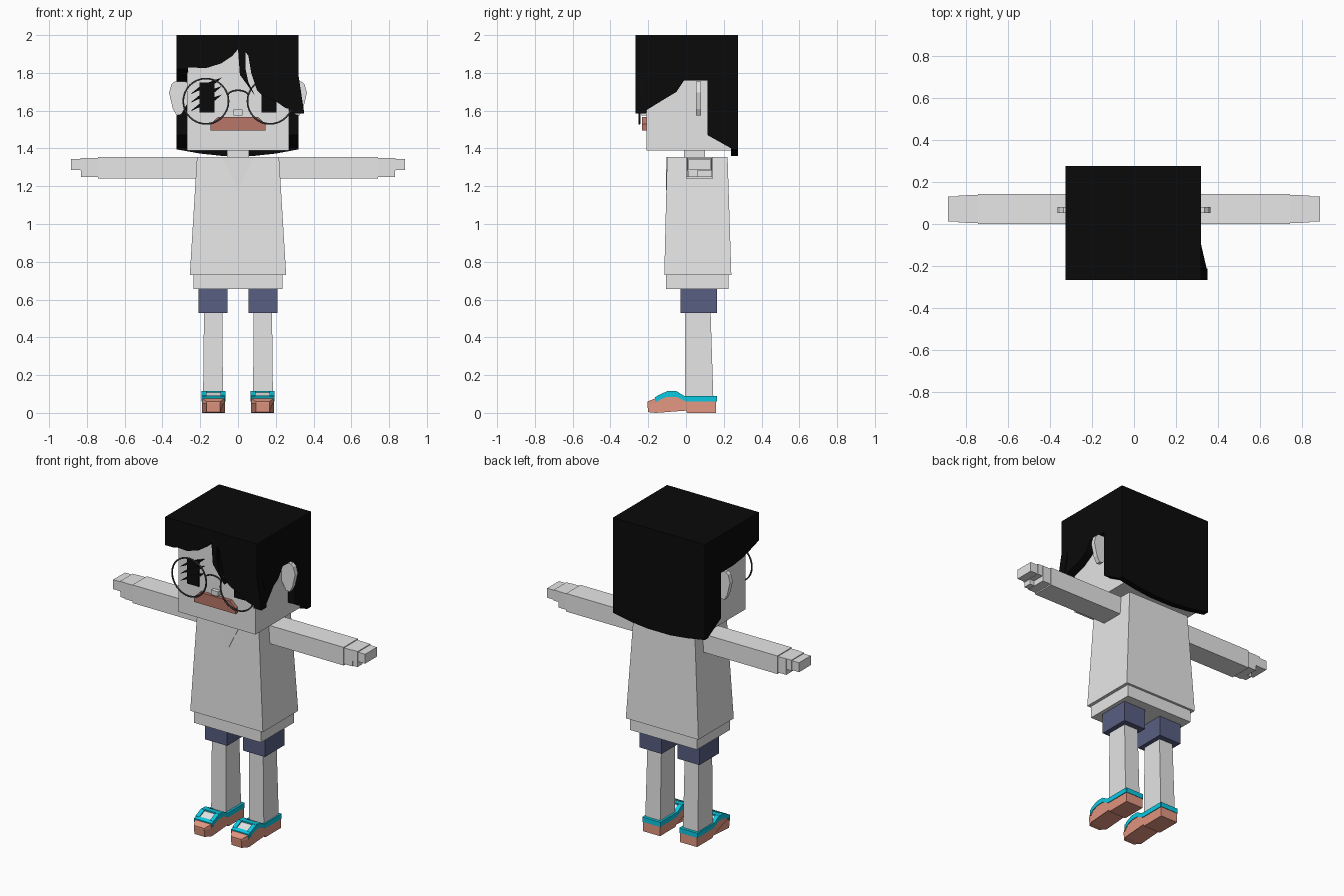
import bpy, bmesh, math
from mathutils import Vector

if "Cube" in bpy.data.objects:
    bpy.data.objects.remove(bpy.data.objects["Cube"], do_unlink=True)


def material(name, r, g, b):
    m = bpy.data.materials.new(name)
    m.use_nodes = True
    m.diffuse_color = (r, g, b, 1)
    m.node_tree.nodes["Principled BSDF"].inputs["Base Color"].default_value = (r, g, b, 1)
    return m


skin = material("pale grey skin", .78, .78, .78)
cloth = material("light grey cloth", .8, .8, .8)
black = material("black", .003, .003, .003)
navy = material("slate blue", .098, .112, .22)
salmon = material("salmon", .77, .31, .22)
cyan = material("cyan", .003, .58, .75)
lip = material("brownish red", .48, .18, .14)
wire = material("dark grey wire", .05, .05, .05)


def finish(name, bm, mat):
    bmesh.ops.recalc_face_normals(bm, faces=bm.faces)
    me = bpy.data.meshes.new(name)
    bm.to_mesh(me)
    bm.free()
    me.materials.append(mat)
    ob = bpy.data.objects.new(name, me)
    bpy.context.collection.objects.link(ob)
    return ob


def prism(name, pts, axis, lo, hi, mat, tweak=None):
    """Extrude an outline along x (outline y,z) or along y (outline x,z)."""
    def place(a, b, d):
        return (d, a, b) if axis == "x" else (a, d, b)
    bm = bmesh.new()
    low = [bm.verts.new(place(a, b, lo)) for a, b in pts]
    high = [bm.verts.new(place(a, b, hi)) for a, b in pts]
    bm.faces.new(low)
    bm.faces.new(high)
    n = len(pts)
    for i in range(n):
        j = (i + 1) % n
        bm.faces.new((low[i], low[j], high[j], high[i]))
    if tweak:
        for v in bm.verts:
            tweak(v.co)
    return finish(name, bm, mat)


def block(name, x, y, z, mat, top_x=None, top_y=None):
    """Box from ranges; the top may have its own ranges for a taper."""
    bm = bmesh.new()
    bmesh.ops.create_cube(bm, size=1)
    for v in bm.verts:
        up = v.co.z > 0
        rx = top_x if up and top_x else x
        ry = top_y if up and top_y else y
        v.co = Vector((rx[v.co.x > 0], ry[v.co.y > 0], z[up]))
    return finish(name, bm, mat)


def span(s, a, b):
    return tuple(sorted((s * a, s * b)))


def tube(name, pts, closed, radius, mat):
    cu = bpy.data.curves.new(name, "CURVE")
    cu.dimensions = "3D"
    cu.bevel_depth = radius
    cu.bevel_resolution = 1
    sp = cu.splines.new("POLY")
    sp.points.add(len(pts) - 1)
    for p, c in zip(sp.points, pts):
        p.co = (*c, 1)
    sp.use_cyclic_u = closed
    cu.materials.append(mat)
    ob = bpy.data.objects.new(name, cu)
    bpy.context.collection.objects.link(ob)


# Head, neck and torso
block("head", (-.27, .27), (-.21, .24), (1.39, 1.96), skin)
block("neck", (-.058, .058), (-.01, .10), (1.34, 1.40), skin)
block("shirt", (-.255, .255), (-.115, .24), (.73, 1.355), cloth, (-.217, .217), (-.10, .22))
block("shirt_hem", (-.235, .235), (-.105, .225), (.655, .74), cloth)


def shirt_front(co):
    co.y -= .015 * (1.355 - co.z) / .625


prism("neckline", [(-.085, 1.354), (.085, 1.354), (0, 1.18)], "y", -.103, -.098, skin, shirt_front)

# Hair: cap, fringe with a long lock, side panels and back
block("hair_cap", (-.325, .32), (-.265, .275), (1.94, 2.0), black)
fringe = [(-.325, 2), (-.325, 1.82), (-.27, 1.83), (-.17, 1.825), (-.09, 1.85), (-.03, 1.89),
          (0, 1.925), (.01, 1.79), (.09, 1.68), (.055, 1.75), (.04, 1.82), (.04, 1.91),
          (.055, 1.89), (.07, 1.8), (.1, 1.71), (.13, 1.68), (.2, 1.65), (.25, 1.615),
          (.35, 1.585), (.32, 1.79), (.32, 2)]
prism("hair_fringe", fringe, "y", -.267, -.212, black)

rear = [(-.01, 1.76), (.115, 1.76), (.115, 1.47), (.24, 1.4), (.275, 1.395), (.275, 2), (-.265, 2)]
long_side = [(-.265, 1.79), (-.265, 1.585), (-.23, 1.59), (-.1, 1.67), (-.05, 1.7)] + rear
short_side = [(-.265, 1.82), (-.12, 1.775)] + rear


def flare(co):
    if co.y < -.2 and co.z < 1.7:
        co.x += .03


prism("hair_side_left", long_side, "x", .265, .32, black, flare)
prism("hair_side_right", short_side, "x", -.325, -.265, black)
back = [(-.325, 2), (-.325, 1.395), (-.2, 1.373), (-.08, 1.36), (.08, 1.36), (.2, 1.373),
        (.32, 1.395), (.32, 2)]
prism("hair_back", back, "y", .238, .275, black)

# Face
for s, side in ((1, "left"), (-1, "right")):
    block("eye_" + side, span(s, .125, .205), (-.217, -.209), (1.59, 1.75), black)
    ear = [(.26, 1.75), (.29, 1.755), (.335, 1.755), (.352, 1.74), (.365, 1.695), (.345, 1.61),
           (.325, 1.575), (.30, 1.58), (.26, 1.65)]
    prism("ear_" + side, [(s * x, z) for x, z in ear], "y", .052, .08, skin)
    ring = [(s * .17 + .12 * math.cos(t * math.pi / 16), -.247, 1.65 + .12 * math.sin(t * math.pi / 16))
            for t in range(32)]
    tube("glasses_rim_" + side, ring, True, .005, wire)
bridge = [(.055 * math.cos(t * math.pi / 8), -.247, 1.68 + .028 * math.sin(t * math.pi / 8))
          for t in range(9)]
tube("glasses_bridge", bridge, False, .005, wire)
for i in range(3):
    z = 1.595 + .045 * i
    prism("eye_slash_%d" % i, [(-.255, z), (-.2, z + .025), (-.12, z + .06), (-.085, z + .09),
                               (-.13, z + .075), (-.2, z + .045)], "y", -.219, -.21, black)
block("nose", (-.024, .024), (-.235, -.2), (1.575, 1.605), skin)
prism("mouth", [(-.145, 1.495), (.145, 1.495), (.145, 1.53), (.105, 1.567), (-.105, 1.567),
                (-.145, 1.53)], "y", -.232, -.205, lip)

# Limbs and shoes, built once per side
for s, side in ((1, "left"), (-1, "right")):
    block("arm_" + side, span(s, .2, .742), (0, .143), (1.24, 1.355), cloth)
    block("hand_" + side, span(s, .74, .80), (.005, .137), (1.248, 1.35), skin)
    block("palm_" + side, span(s, .80, .835), (.008, .135), (1.282, 1.35), skin)
    block("thumb_" + side, span(s, .79, .832), (.01, .06), (1.25, 1.29), skin)
    block("fingers_" + side, span(s, .83, .885), (.012, .13), (1.285, 1.345), skin)
    block("shorts_leg_" + side, span(s, .055, .21), (-.03, .165), (.528, .665), navy)
    block("leg_" + side, span(s, .08, .185), (-.005, .145), (.07, .54), skin,
          span(s, .082, .18), (-.005, .13))

    def toe(co, c=s * .13):
        if co.y < -.19:
            co.x = c + (co.x - c) * .6

    sole = [(.16, 0), (.16, .065), (0, .065), (-.05, .085), (-.1, .085), (-.16, .065), (-.205, .05),
            (-.2, .004), (-.16, 0), (0, .012), (.005, 0)]
    prism("shoe_sole_" + side, sole, "x", *span(s, .07, .19), salmon, toe)
    foot = [(.1, .07), (0, .085), (-.05, .107), (-.1, .107), (-.14, .09), (-.14, .05), (.1, .05)]
    prism("foot_" + side, foot, "x", *span(s, .09, .17), skin)
    # Cyan upper: side bands, heel band and straps following the instep
    band = [(.16, .06), (.16, .09), (-.01, .09), (-.05, .115), (-.1, .115), (-.15, .092),
            (-.15, .066), (-.1, .085), (-.05, .085), (0, .06)]
    for k, edge in enumerate(((.066, .092), (.168, .194))):
        prism("shoe_band_%d_%s" % (k, side), band, "x", *span(s, *edge), cyan)
    block("shoe_heel_band_" + side, span(s, .07, .19), (.135, .163), (.06, .09), cyan)
    block("shoe_strap_" + side, span(s, .07, .19), (-.09, -.06), (.09, .116), cyan)
    trim = [(-.145, .06), (-.145, .093), (-.165, .083), (-.209, .062), (-.209, .05), (-.165, .06)]
    prism("shoe_toe_trim_" + side, trim[:3] + trim[5:], "x", *span(s, .068, .192), cyan)
    prism("shoe_toe_cap_" + side, [(-.16, .05), (-.16, .078), (-.205, .06), (-.205, .05)],
          "x", *span(s, .07, .19), salmon, toe)
